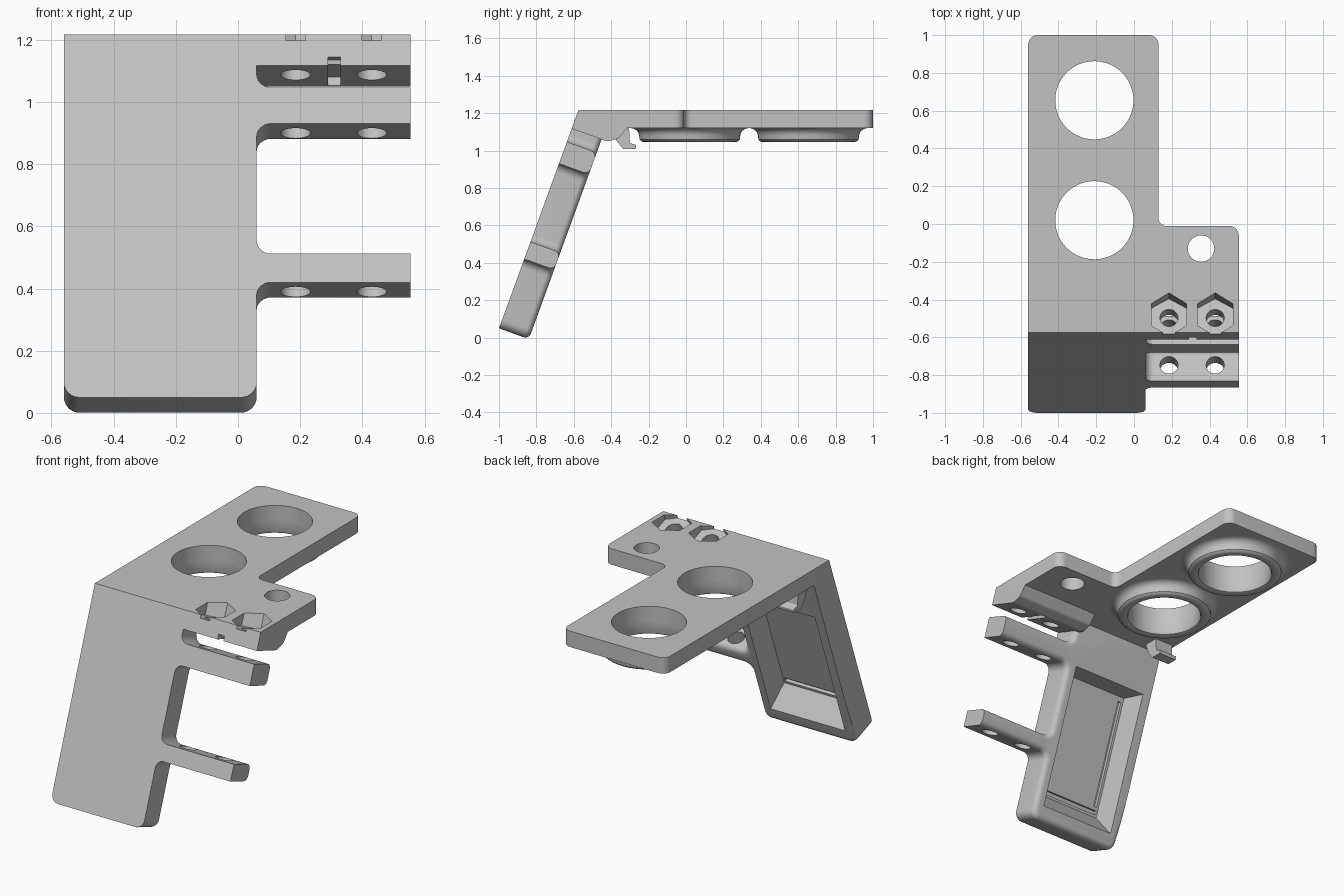
import bpy, bmesh, math
from mathutils import Matrix, Vector

if "Cube" in bpy.data.objects:
    bpy.data.objects.remove(bpy.data.objects["Cube"])

grey = bpy.data.materials.new("plain grey")
grey.use_nodes = True
COLOR = (0.54, 0.54, 0.54, 1)
grey.diffuse_color = COLOR
grey.node_tree.nodes["Principled BSDF"].inputs["Base Color"].default_value = COLOR

TOP, UNDER, FRONT = 1.217, 1.12, -0.575     # top plate heights and front edge
LEFT, BODY, WING = -0.56, 0.06, 0.555       # x limits
THICK, LENGTH = 0.17, 1.242                 # slanted panel
BOLTS = (0.185, 0.43)

# Frames: panel (x, down the slope, inward), bolt (x, inward, up the slope), side (y, z, x)
X = Vector((1, 0, 0))
DOWN = Vector((0, -math.sin(math.radians(20)), -math.cos(math.radians(20))))
INWARD = X.cross(DOWN)


def frame(a, b, c, origin=(0, 0, 0)):
    m = Matrix((a, b, c)).transposed().to_4x4()
    m.translation = origin
    return m


CORNER = (0, FRONT, TOP)
PANEL = frame(X, DOWN, INWARD, CORNER)
BOLT = frame(X, INWARD, -DOWN, CORNER)
SIDE = frame(Vector((0, 1, 0)), Vector((0, 0, 1)), X)
WORLD = Matrix()


def rounded(corners, steps=6):
    """Outline from (x, y, radius) corners, with round corners."""
    out = []
    for i, (x, y, r) in enumerate(corners):
        p = Vector((x, y))
        if not r:
            out.append(p)
            continue
        a = (Vector(corners[i - 1][:2]) - p).normalized()
        b = (Vector(corners[(i + 1) % len(corners)][:2]) - p).normalized()
        half = a.angle(b) / 2
        start, end = p + a * r / math.tan(half), p + b * r / math.tan(half)
        center = p + (a + b).normalized() * r / math.sin(half)
        for k in range(steps + 1):
            v = start.lerp(end, k / steps) - center
            out.append(center + v.normalized() * r)
    return out


def rect(x0, x1, y0, y1):
    return [Vector(p) for p in ((x0, y0), (x1, y0), (x1, y1), (x0, y1))]


def ngon(x, y, r, n, turn=0.0):
    return [Vector((x + r * math.cos(turn + math.tau * k / n),
                    y + r * math.sin(turn + math.tau * k / n))) for k in range(n)]


def finish(name, bm, matrix):
    bmesh.ops.recalc_face_normals(bm, faces=bm.faces)
    bm.transform(matrix)
    mesh = bpy.data.meshes.new(name)
    bm.to_mesh(mesh)
    bm.free()
    mesh.materials.append(grey)
    ob = bpy.data.objects.new(name, mesh)
    bpy.context.collection.objects.link(ob)
    return ob


def prism(name, pts, z0, z1, matrix=WORLD, top=None, bevel_rule=None, bevel=0.0):
    bm = bmesh.new()
    low = [bm.verts.new((p.x, p.y, z0)) for p in pts]
    high = [bm.verts.new((p.x, p.y, z1)) for p in (top or pts)]
    bm.faces.new(low)
    bm.faces.new(high)
    for i in range(len(low)):
        bm.faces.new((low[i - 1], low[i], high[i], high[i - 1]))
    bmesh.ops.recalc_face_normals(bm, faces=bm.faces)
    if bevel_rule:
        edges = [e for e in bm.edges if bevel_rule(*(v.co for v in e.verts))]
        bmesh.ops.bevel(bm, geom=edges, offset=bevel, segments=5, profile=0.5, affect='EDGES')
    return finish(name, bm, matrix)


def select_only(ob):
    bpy.ops.object.select_all(action='DESELECT')
    ob.select_set(True)
    bpy.context.view_layer.objects.active = ob


def cut(ob, cutters):
    select_only(ob)
    for c in cutters:
        mod = ob.modifiers.new("cut", 'BOOLEAN')
        mod.operation = 'DIFFERENCE'
        mod.solver = 'EXACT'
        mod.object = c
        bpy.ops.object.modifier_apply(modifier=mod.name)


def smooth(ob):
    select_only(ob)
    bpy.ops.object.shade_smooth_by_angle(angle=math.radians(32))


# Flat top plate with the side wing
top_plate = prism("top_plate", rounded([
    (LEFT, FRONT, 0), (WING, FRONT, 0), (WING, -0.01, 0.05), (0.13, -0.01, 0.04),
    (0.13, 1, 0.05), (LEFT, 1, 0.05)]), UNDER, TOP)

# Wedge block under the front of the wing
wedge = prism("wing_wedge", rounded([
    (FRONT, TOP, 0), (-0.611, 1.117, 0), (-0.42, 1.049, 0.03), (-0.36, 1.065, 0.03),
    (-0.31, 1.125, 0), (-0.34, 1.16, 0)]), BODY - 0.03, WING, SIDE)

# Slanted panel with two side arms, rounded along its back edges
def back_edge(a, b):
    def both(axis, value):
        return abs(a[axis] - value) < 1e-4 and abs(b[axis] - value) < 1e-4
    return both(2, THICK) and not (both(0, LEFT) or both(0, WING) or both(1, 0))


panel = prism("slanted_panel", rounded([
    (LEFT, 0, 0), (BODY, 0, 0),
    (BODY, 0.181, 0.045), (WING, 0.181, 0), (WING, 0.305, 0), (BODY, 0.305, 0.045),
    (BODY, 0.75, 0.045), (WING, 0.75, 0), (WING, 0.848, 0), (BODY, 0.848, 0.045),
    (BODY, LENGTH, 0.05), (LEFT, LENGTH, 0.05)]),
    0, THICK, PANEL, bevel_rule=back_edge, bevel=0.032)

# Cutters for openings, bolt holes, nut pockets and the panel recess
RINGS = ((-0.21, 0.02), (-0.21, 0.655))
big_holes = [prism("cutter", ngon(x, y, 0.207, 64), 1, 1.4) for x, y in RINGS]
small_hole = prism("cutter", ngon(0.355, -0.13, 0.07, 32), 0.9, 1.4)
bolt_holes = [prism("cutter", ngon(x, 0.09, 0.048, 32), -1, 0.1, BOLT) for x in BOLTS]
nut_pockets = [prism("cutter", ngon(x, 0.09, 0.108, 6, math.pi / 2), -0.02, 0.2, BOLT)
               for x in BOLTS]
notch = prism("cutter", rect(0.29, 0.33, 0.077, 0.13), -0.05, 0.19, PANEL)
recess = prism("cutter", rect(-0.47, -0.03, 0.33, 1.06), 0.04, THICK + 0.01, PANEL,
               top=rect(-0.505, 0.0, 0.3, 1.16))
grooves = [prism("cutter", rect(-0.46, -0.04, 1.02, 1.045), 0.02, 0.06, PANEL),
           prism("cutter", rect(-0.455, -0.435, 0.36, 1.0), 0.02, 0.06, PANEL)]

cut(top_plate, big_holes + [small_hole] + bolt_holes + nut_pockets)
cut(wedge, bolt_holes + nut_pockets + [notch])
cut(panel, bolt_holes + [recess] + grooves)
for c in big_holes + [small_hole, notch, recess] + bolt_holes + nut_pockets + grooves:
    bpy.data.objects.remove(c)


# Rounded collars under the two large openings
def collar(name, x, y):
    section = [(0.207, 1.13), (0.207, 1.06), (0.212, 1.049), (0.222, 1.045), (0.245, 1.045),
               (0.258, 1.049), (0.267, 1.058), (0.27, 1.075)]
    section += [(0.315 - 0.045 * math.cos(a), 1.075 + 0.045 * math.sin(a))
                for a in (math.pi / 2 * k / 6 for k in range(1, 7))]
    section.append((0.315, 1.13))
    bm = bmesh.new()
    verts = [bm.verts.new((r, 0, z)) for r, z in section]
    edges = [bm.edges.new(pair) for pair in zip(verts, verts[1:] + verts[:1])]
    bmesh.ops.spin(bm, geom=verts + edges, cent=(0, 0, 0), axis=(0, 0, 1),
                   angle=math.tau, steps=64)
    bmesh.ops.remove_doubles(bm, verts=bm.verts, dist=1e-4)
    return finish(name, bm, Matrix.Translation((x, y, 0)))


collars = [collar(n, *c) for n, c in zip(("front_collar", "back_collar"), RINGS)]

# Small cable hook below the plate
hook = prism("cable_hook", rounded([
    (-0.40, 1.13, 0), (-0.37, 1.05, 0), (-0.335, 1.008, 0), (-0.27, 1.008, 0),
    (-0.265, 1.03, 0.008), (-0.3, 1.04, 0.01), (-0.305, 1.13, 0)]), -0.54, -0.42, SIDE)

for ob in [top_plate, wedge, panel, hook] + collars:
    smooth(ob)
